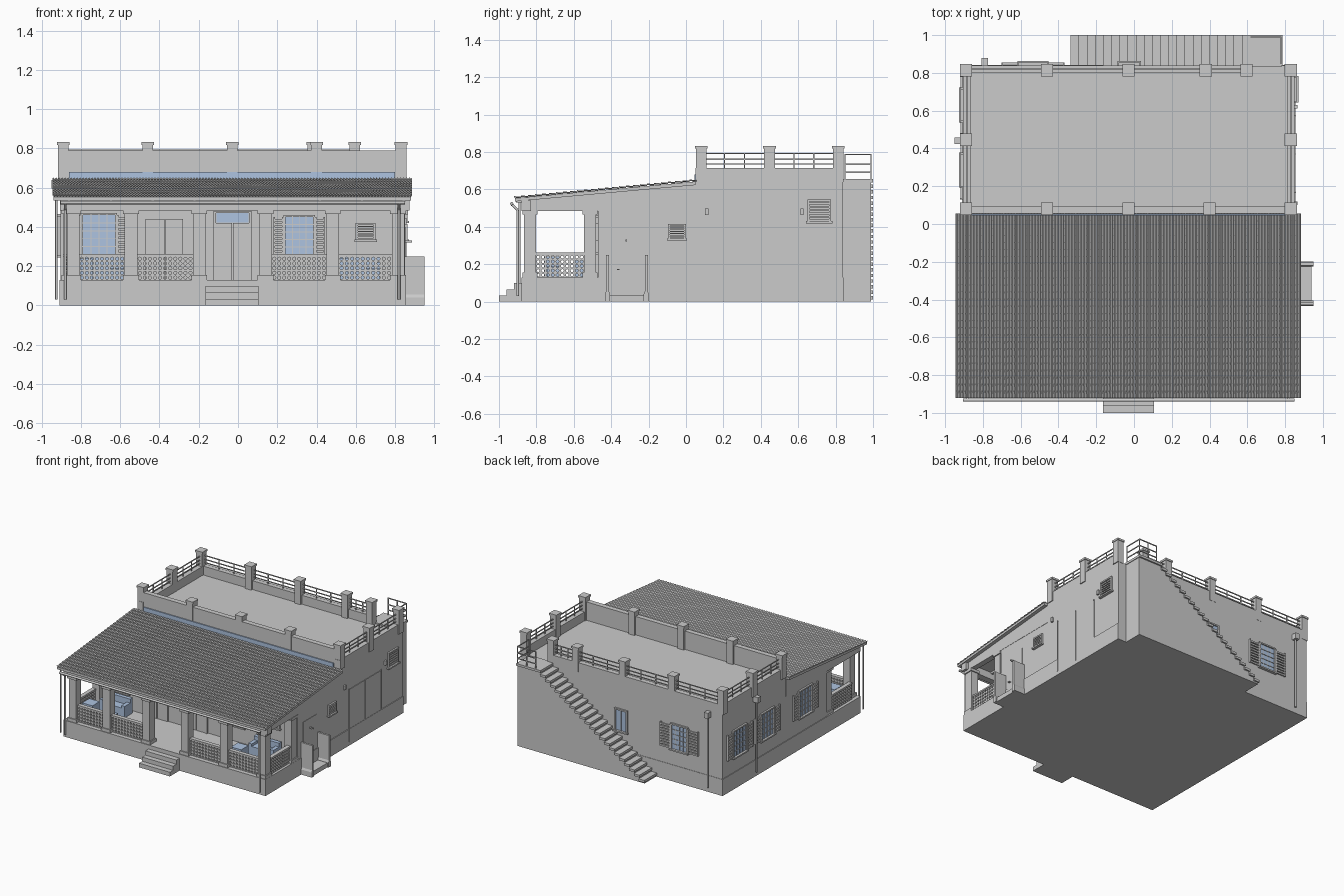
import bpy, bmesh, math
from mathutils import Vector, Matrix

if "Cube" in bpy.data.objects:
    bpy.data.objects.remove(bpy.data.objects["Cube"])

glass_mat = bpy.data.materials.new("pale_blue")
glass_mat.diffuse_color = (0.42, 0.55, 0.75, 1)
glass_mat.use_nodes = True
glass_mat.node_tree.nodes["Principled BSDF"].inputs["Base Color"].default_value = glass_mat.diffuse_color


def finish(name, bm, mat=None):
    bmesh.ops.recalc_face_normals(bm, faces=bm.faces)
    me = bpy.data.meshes.new(name)
    bm.to_mesh(me)
    bm.free()
    ob = bpy.data.objects.new(name, me)
    bpy.context.collection.objects.link(ob)
    if mat:
        me.materials.append(mat)
    return ob


def part(name, boxes, mat=None):
    """One object made of boxes (x0, x1, y0, y1, z0, z1)."""
    bm = bmesh.new()
    for x0, x1, y0, y1, z0, z1 in boxes:
        m = Matrix.Translation(((x0+x1)/2, (y0+y1)/2, (z0+z1)/2)) @ \
            Matrix.Diagonal((abs(x1-x0), abs(y1-y0), abs(z1-z0), 1))
        bmesh.ops.create_cube(bm, size=1, matrix=m)
    return finish(name, bm, mat)


def prism(name, prof, axis, a, b):
    """Profile (horizontal, z) extruded along x or y."""
    bm = bmesh.new()
    vs = [bm.verts.new((a, p, z) if axis == 'x' else (p, a, z)) for p, z in prof]
    f = bm.faces.new(vs)
    r = bmesh.ops.extrude_face_region(bm, geom=[f])
    d = Vector((b-a, 0, 0)) if axis == 'x' else Vector((0, b-a, 0))
    bmesh.ops.translate(bm, vec=d, verts=[v for v in r['geom'] if isinstance(v, bmesh.types.BMVert)])
    return finish(name, bm)


def tube(name, pts, r, n=8):
    bm = bmesh.new()
    for a, b in zip(pts, pts[1:]):
        a, b = Vector(a), Vector(b)
        q = (b-a).to_track_quat('Z', 'Y').to_matrix().to_4x4()
        bmesh.ops.create_cone(bm, cap_ends=True, segments=n, radius1=r, radius2=r,
                              depth=(b-a).length, matrix=Matrix.Translation((a+b)/2) @ q)
    ob = finish(name, bm)
    for p in ob.data.polygons:
        p.use_smooth = len(p.vertices) == 4
    return ob


XL, XR, YB, YF = -0.905, 0.85, 0.84, -0.47


def on(face, u0, u1, d0, d1, z0, z1):
    """Box on a wall: u along it, d outwards."""
    return {'F': (u0, u1, YF-d1, YF-d0, z0, z1), 'B': (u0, u1, YB+d0, YB+d1, z0, z1),
            'R': (XR+d0, XR+d1, u0, u1, z0, z1), 'L': (XL-d1, XL-d0, u0, u1, z0, z1)}[face]


def window(name, face, u0, u1, z0, z1, nx=4, nz=5, shutter=0.0, louvre=False):
    t = 0.011
    fr = [on(face, u0-t, u0, 0, .014, z0-t, z1+t), on(face, u1, u1+t, 0, .014, z0-t, z1+t),
          on(face, u0, u1, 0, .014, z1, z1+t), on(face, u0-t*1.6, u1+t*1.6, 0, .022, z0-t, z0)]
    if louvre:
        fr += [on(face, u0, u1, 0, .01, z0+(z1-z0)*(i+.1)/6, z0+(z1-z0)*(i+.65)/6) for i in range(6)]
    else:
        for i in range(1, nx):
            u = u0+(u1-u0)*i/nx
            fr.append(on(face, u-.002, u+.002, 0, .008, z0, z1))
        for i in range(1, nz):
            z = z0+(z1-z0)*i/nz
            fr.append(on(face, u0, u1, 0, .008, z-.002, z+.002))
        part(name+"_glass", [on(face, u0, u1, 0, .004, z0, z1)], glass_mat)
    part(name+"_frame", fr)
    if shutter:
        sh = []
        for a in (u0-t-shutter, u1+t):
            b = a+shutter
            sh += [on(face, a, a+.008, 0, .016, z0, z1), on(face, b-.008, b, 0, .016, z0, z1)]
            sh += [on(face, a, b, .004, .014, z0+(z1-z0)*i/9, z0+(z1-z0)*(i+.6)/9) for i in range(9)]
        part(name+"_shutters", sh)


# Main volumes: plinth, rear flat-roofed block, front room under the lean-to roof
part("plinth", [(-.91, .856, -.88, YB+.003, 0, .13)])
part("rear_block", [(XL, XR, .05, YB, .13, .645)])
prism("front_room", [(YF, .13), (.05, .13), (.05, .625), (YF, .575)], 'x', XL, XR)
for s, a, b in (("left", XL, XL+.04), ("right", XR-.04, XR)):
    prism(s+"_gable_beam", [(-.87, .485), (.05, .485), (.05, .63), (-.87, .545)], 'x', a-.002, b+.002)
part("porch_front_beam", [(-.907, .874, -.88, -.83, .485, .54)])

# Parapets, pillars with caps, and rails round the flat roof
part("parapet", [(XL, XL+.04, .05, YB, .64, .715), (XR-.04, XR, .05, YB, .64, .715),
                 (XL, .62, YB-.04, YB, .64, .715), (XL, XR, .055, .095, .64, .79)])
part("parapet_flashing", [(-.86, .8, .046, .054, .645, .68)], glass_mat)
front_x = [-.89, -.46, -.03, .40, .83]
back_x = [-.89, -.46, -.03, .38, .595, .83]
posts = [(x, .08) for x in front_x] + [(x, .812) for x in back_x] + [(-.89, .445), (.83, .445)]
pil = []
for x, y in posts:
    pil += [(x-.027, x+.027, y-.027, y+.03, .64, .82), (x-.032, x+.032, y-.032, y+.035, .818, .833)]
part("parapet_pillars", pil)


def rail(name, a, b, z0, z1, n=3):
    bx, h = [], .003
    (ax, ay), (bx_, by) = a, b
    for z in (z0+(z1-z0)*.3, z0+(z1-z0)*.62, z1):
        bx.append((min(ax, bx_)-h, max(ax, bx_)+h, min(ay, by)-h, max(ay, by)+h, z-.007, z))
    for i in range(n+1):
        x, y = ax+(bx_-ax)*i/n, ay+(by-ay)*i/n
        bx.append((x-h, x+h, y-h, y+h, z0, z1))
    part(name, bx)


for i in range(4):
    rail("back_rail_%d" % i, (back_x[i]+.02, .82), (back_x[i+1]-.02, .82), .715, .795)
for s, x in (("left", XL+.02), ("right", XR-.02)):
    rail(s+"_rail_front", (x, .1), (x, .42), .715, .795)
    rail(s+"_rail_back", (x, .47), (x, .79), .715, .795)

# Rear staircase with solid wall below, and landing rail
N, x0, x1, top = 22, -.33, .62, .655
prof = [(.78, 0), (.78, top), (x1, top)]
for i in range(N-1, -1, -1):
    xs, z = x0+(x1-x0)*i/N, top*(i+.4)/N
    prof += [(x0+(x1-x0)*(i+1)/N, z), (xs, z)]
prof.append((x0, 0))
prism("stair_wall", prof, 'y', YB-.01, .988)
part("stair_treads", [(x0+(x1-x0)*i/N-.006, x0+(x1-x0)*(i+1)/N, YB, 1.0, top*(i+1)/N-.018, top*(i+1)/N)
                      for i in range(N)] + [(x1, .785, YB, 1.0, top-.018, top)])
rail("landing_rail_back", (x1, .99), (.778, .99), top, .79, 2)
rail("landing_rail_end", (.778, .85), (.778, .99), top, .79, 1)

# Tiled lean-to roof: waves across, overlapping rows down the slope
slope = (.645-.553)/.975


def roof_z(y):
    return .553+(y+.92)*slope


bm = bmesh.new()
rows, cols = 26, 480
grid = []
for r in range(rows):
    for k in (0, 1):
        y = -.92+.975*(r+k)/rows
        lift = .007 if k == 0 else .001
        grid.append([bm.verts.new((-.945+1.83*c/cols, y, roof_z(y)+lift+.004*math.sin(math.pi/2*c)))
                     for c in range(cols+1)])
for a, b in zip(grid, grid[1:]):
    for c in range(cols):
        bm.faces.new((a[c], a[c+1], b[c+1], b[c]))
finish("roof_tiles", bm)
prism("roof_slab", [(-.915, roof_z(-.915)-.018), (.05, .623), (.05, .642), (-.915, roof_z(-.915))], 'x', -.94, .88)
part("roof_rafters", [(x-.008, x+.008, -.91, -.47, .53, .552) for x in [-.86+.213*i for i in range(9)]])

# Gutter and drainpipes
tube("gutter", [(-.905, -.932, .524), (.85, -.932, .524)], .009)
for i, x in enumerate((-.88, .82)):
    tube("front_drainpipe_%d" % i, [(x, -.932, .52), (x, -.9, .49), (x, -.9, .03)], .007)
tube("left_front_drainpipe", [(-.925, -.89, .54), (-.925, -.89, .03)], .006)
tube("back_drainpipe", [(-.79, .857, .62), (-.79, .857, .04)], .007)
tube("left_drainpipe", [(-.925, .44, .62), (-.925, .44, .04)], .007)
part("drain_hoppers", [(-.807, -.773, .84, .88, .595, .64), (-.95, -.905, .423, .457, .595, .64)])

# Porch columns with bases and capitals
cx = [-.84, -.545, -.197, .14, .482, .815]
col = []
for x, y in [(x, -.835) for x in cx] + [(cx[0]-.02, -.513), (cx[-1], -.513)]:
    for h, z0, z1 in ((.04, .13, .155), (.032, .155, .465), (.04, .465, .487)):
        col.append((x-h, x+h, y-h, y+h, z0, z1))
part("porch_columns", col)


def lattice(name, along, a, b, p):
    """Pierced block screen: square cells with round openings."""
    n, m, z0, z1, t = max(1, round((b-a)/.026)), 5, .13, .25, .012
    bm = bmesh.new()
    sq = [(1, 0), (1, 1), (0, 1), (-1, 1), (-1, 0), (-1, -1), (0, -1), (1, -1)]
    hw, hh = (b-a)/n/2, (z1-z0)/m/2
    for i in range(n):
        for j in range(m):
            u, z = a+hw*(2*i+1), z0+hh*(2*j+1)
            rings = []
            for d in (-t, t):
                for k in (0, 1):
                    ring = []
                    for q in range(8):
                        if k == 0:
                            U, Z = u+sq[q][0]*hw, z+sq[q][1]*hh
                        else:
                            U, Z = u+.008*math.cos(q*math.pi/4), z+.008*math.sin(q*math.pi/4)
                        ring.append(bm.verts.new((U, p+d, Z) if along == 'x' else (p+d, U, Z)))
                    rings.append(ring)
            for A, B in ((0, 1), (1, 3), (3, 2)):
                for q in range(8):
                    w = (q+1) % 8
                    bm.faces.new((rings[A][q], rings[A][w], rings[B][w], rings[B][q]))
    bmesh.ops.remove_doubles(bm, verts=bm.verts, dist=.0003)
    finish(name, bm)
    part(name+"_coping", [(a, b, p-.016, p+.016, z1, .262) if along == 'x' else (p-.016, p+.016, a, b, z1, .262)])


for i in (0, 1, 3, 4):
    lattice("front_screen_%d" % i, 'x', cx[i]+.032, cx[i+1]-.032, -.835)
lattice("left_screen", 'y', -.803, -.545, -.875)
lattice("right_screen", 'y', -.803, -.545, .825)

# Front steps, and side step with cheek walls
part("front_steps", [(-.165, .105, -1.0+.04*i, -.87, .033*i, .033*(i+1)) for i in range(3)])
part("side_step", [(.85, .94, -.42, -.21, 0, .035)])
for i, y in enumerate((-.42, -.212)):
    prism("side_step_cheek_%d" % i, [(y-.014, 0), (y+.014, 0), (y+.014, .04), (y+.008, .055), (y+.008, .25),
                                     (y-.008, .25), (y-.008, .055), (y-.014, .04)], 'x', .85, .95)

# Windows
window("front_left_window", 'F', -.79, -.627, .26, .46, 4, 5, .045)
window("front_right_window", 'F', .242, .382, .26, .45, 4, 5, .05)
window("front_vent", 'F', .61, .69, .335, .41, louvre=True)
window("back_window", 'B', -.60, -.47, .26, .45, 4, 5, .09)
window("stair_window", 'B', -.07, .02, .28, .44, 2, 1)
for i, y in enumerate((.63, .285, -.19)):
    window("left_window_%d" % i, 'L', y-.075, y+.075, .255, .455, 4, 5, .07)
window("right_small_vent", 'R', -.085, -.012, .337, .405, louvre=True)
window("right_upper_vent", 'R', .66, .765, .43, .535, louvre=True)

# Front doors
part("front_door", [on('F', -.112, -.03, 0, .01, .13, .42), on('F', -.026, .056, 0, .01, .13, .42),
                    on('F', -.125, -.112, 0, .016, .13, .48), on('F', .056, .069, 0, .016, .13, .48),
                    on('F', -.125, .069, 0, .016, .47, .482)])
part("door_transom", [on('F', -.11, .054, 0, .006, .423, .47)], glass_mat)
part("side_door", [on('F', -.47, -.375, 0, .01, .13, .44), on('F', -.37, -.28, 0, .008, .13, .44)] +
     [on('F', -.455, -.385, .01, .016, .26+.012*i, .267+.012*i) for i in range(13)])

# Right side: garage door, side door, wall lamps
part("garage_door", [on('R', .165, .575, 0, .004, .03, .44), on('R', .165, .172, 0, .008, .03, .445),
                     on('R', .568, .575, 0, .008, .03, .445), on('R', .368, .372, 0, .008, .03, .44)])
part("wall_lamps", [on('R', y-.009, y+.009, 0, .015, .463, .497) for y in (.11, .62)] +
     [on('R', -.324, -.316, 0, .035, .322, .332)])
part("side_door_leaf", [on('R', -.4, -.23, 0, .003, .13, .4), on('R', -.37, -.355, 0, .02, .17, .175)])

# Porch seating
seats = []
for x, w in ((-.68, .22), (.62, .22)):
    seats += [(x-w/2, x+w/2, -.60, -.52, .13, .2), (x-w/2, x+w/2, -.53, -.50, .13, .25),
              (x-w/2, x-w/2+.03, -.60, -.5, .13, .22), (x+w/2-.03, x+w/2, -.60, -.5, .13, .22)]
    seats += [(x-.15, x-.06, -.76, -.67, .13, .24), (x+.03, x+.1, -.74, -.67, .13, .19)]
part("porch_seating", seats, glass_mat)
